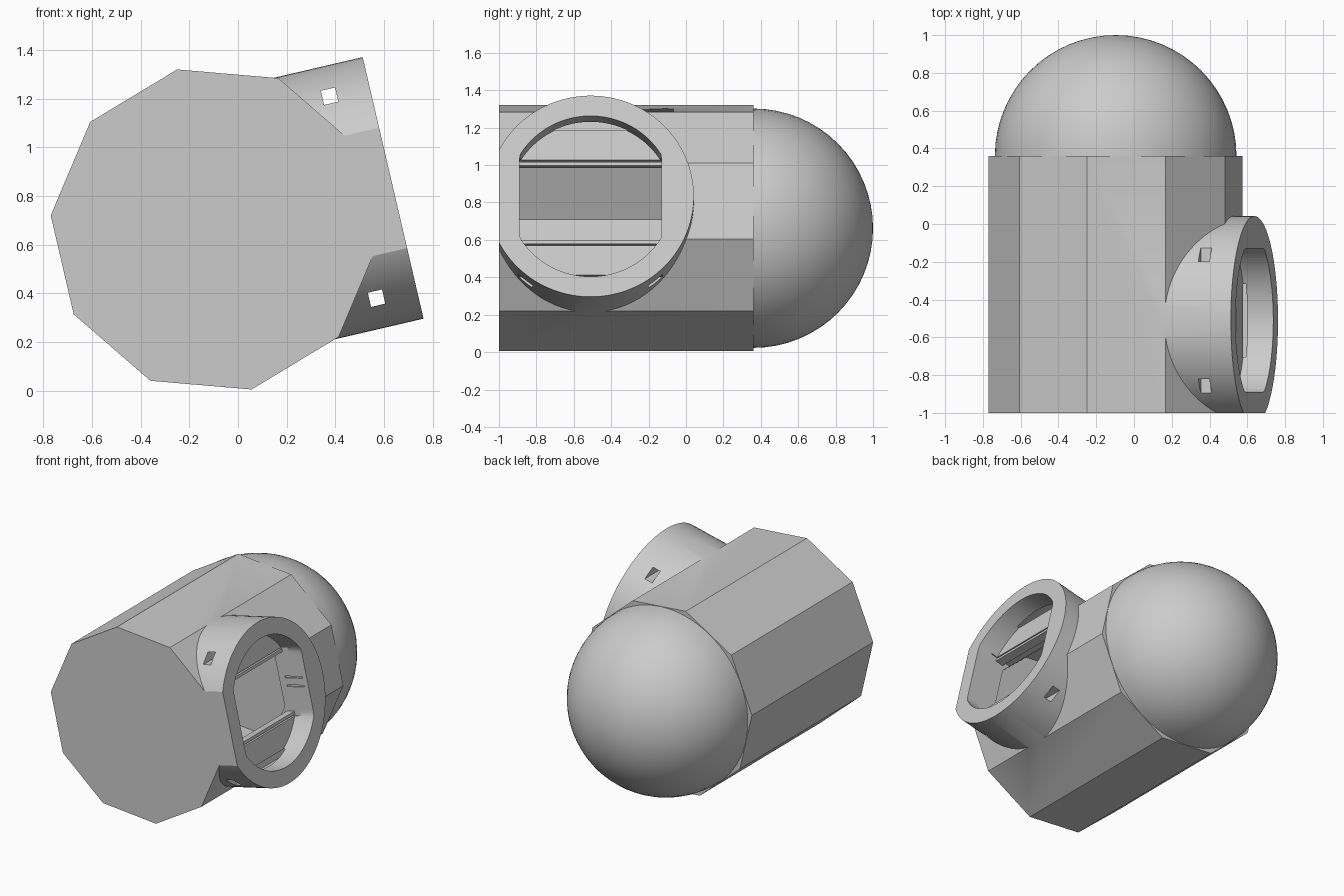
import bpy, bmesh, math
from mathutils import Matrix

if "Cube" in bpy.data.objects:
    bpy.data.objects.remove(bpy.data.objects["Cube"])

# One plain grey for everything
grey = bpy.data.materials.new("plain grey")
grey.use_nodes = True
COLOUR = (0.6, 0.6, 0.6, 1)
grey.diffuse_color = COLOUR
grey.node_tree.nodes["Principled BSDF"].inputs["Base Color"].default_value = COLOUR

# Tilted frame: x runs along the port axis, y along the body axis
FRAME = Matrix.Translation((-0.097, 0, 0.6625)) @ Matrix.Rotation(math.radians(-13.1), 4, "Y")
PORT_Y = -0.51
FLAT = 0.38


def finish(name, bm):
    bmesh.ops.recalc_face_normals(bm, faces=bm.faces)
    bm.transform(FRAME)
    mesh = bpy.data.meshes.new(name)
    bm.to_mesh(mesh)
    bm.free()
    mesh.materials.append(grey)
    obj = bpy.data.objects.new(name, mesh)
    bpy.context.collection.objects.link(obj)
    return obj


def extrude(name, profile, axis, lo, hi):
    """Extrude a 2D profile along x (profile in y, z) or y (profile in x, z)."""
    bm = bmesh.new()
    place = (lambda u, v, w: (w, u, v)) if axis == "x" else (lambda u, v, w: (u, w, v))
    rings = [[bm.verts.new(place(u, v, w)) for u, v in profile] for w in (lo, hi)]
    for ring in rings:
        bm.faces.new(ring)
    n = len(profile)
    for i in range(n):
        j = (i + 1) % n
        bm.faces.new((rings[0][i], rings[0][j], rings[1][j], rings[1][i]))
    return finish(name, bm)


def box(name, x, y, z):
    return extrude(name, [(x[0], z[0]), (x[1], z[0]), (x[1], z[1]), (x[0], z[1])], "y", *y)


def polygon(sides, radius, centre=0.0, limit=9.0):
    """Regular polygon, optionally flattened at +-limit on its first axis."""
    pts = []
    for i in range(sides):
        a = math.tau * (i + 0.5) / sides
        u = max(-limit, min(limit, radius * math.cos(a)))
        pts.append((centre + u, radius * math.sin(a)))
    return pts


def combine(obj, other, operation):
    mod = obj.modifiers.new("combine", "BOOLEAN")
    mod.operation = operation
    mod.solver = "EXACT"
    mod.object = other
    bpy.context.view_layer.objects.active = obj
    bpy.ops.object.modifier_apply(modifier=mod.name)
    bpy.data.objects.remove(other)


def smooth(obj):
    bpy.ops.object.select_all(action="DESELECT")
    obj.select_set(True)
    bpy.context.view_layer.objects.active = obj
    bpy.ops.object.shade_smooth_by_angle(angle=math.radians(25))


# Ten-sided body joined to the round port, trimmed flat at the front
body = extrude("body", polygon(10, 0.675), "y", -1.2, 0.36)
combine(body, extrude("port", polygon(96, 0.552, PORT_Y), "x", 0.3, 0.754), "UNION")
combine(body, box("front_trim", (-2, 2), (-2, -1), (-2, 2)), "DIFFERENCE")

# Hollow inside, port recess with flat sides, and window into the hollow
sides = (PORT_Y - FLAT, PORT_Y + FLAT)
combine(body, extrude("hollow", polygon(10, 0.557), "y", -0.96, 0.3), "DIFFERENCE")
combine(body, extrude("recess", polygon(96, 0.441, PORT_Y, FLAT), "x", 0.6, 0.9), "DIFFERENCE")
combine(body, box("window", (0.3, 0.65), sides, (-0.235, 0.235)), "DIFFERENCE")

# Square pin holes through the port wall, and two small grooves in one side
for s in (-1, 1):
    mid = s * 0.426
    combine(body, box("pin_hole", (0.555, 0.615), (-1.3, 0.3), (mid - 0.03, mid + 0.03)), "DIFFERENCE")
    mid = s * 0.03
    combine(body, box("groove", (0.58, 0.72), (sides[1] - 0.05, sides[1] + 0.008),
                      (mid - 0.006, mid + 0.006)), "DIFFERENCE")
smooth(body)

# Thin rails along the window's long edges
for name, z in (("upper_rail", (0.205, 0.225)), ("lower_rail", (-0.225, -0.205))):
    box(name, (0.54, 0.6), (sides[0] - 0.005, sides[1] + 0.005), z)

# Half-sphere dome on the back
bm = bmesh.new()
bmesh.ops.create_uvsphere(bm, u_segments=64, v_segments=32, radius=0.64)
bmesh.ops.bisect_plane(bm, geom=bm.verts[:] + bm.edges[:] + bm.faces[:], dist=1e-5,
                       plane_co=(0, 0, 0), plane_no=(0, 0, -1), clear_outer=True)
bm.transform(Matrix.Translation((0, 0.36, 0)) @ Matrix.Rotation(math.radians(-90), 4, "X"))
smooth(finish("dome", bm))
